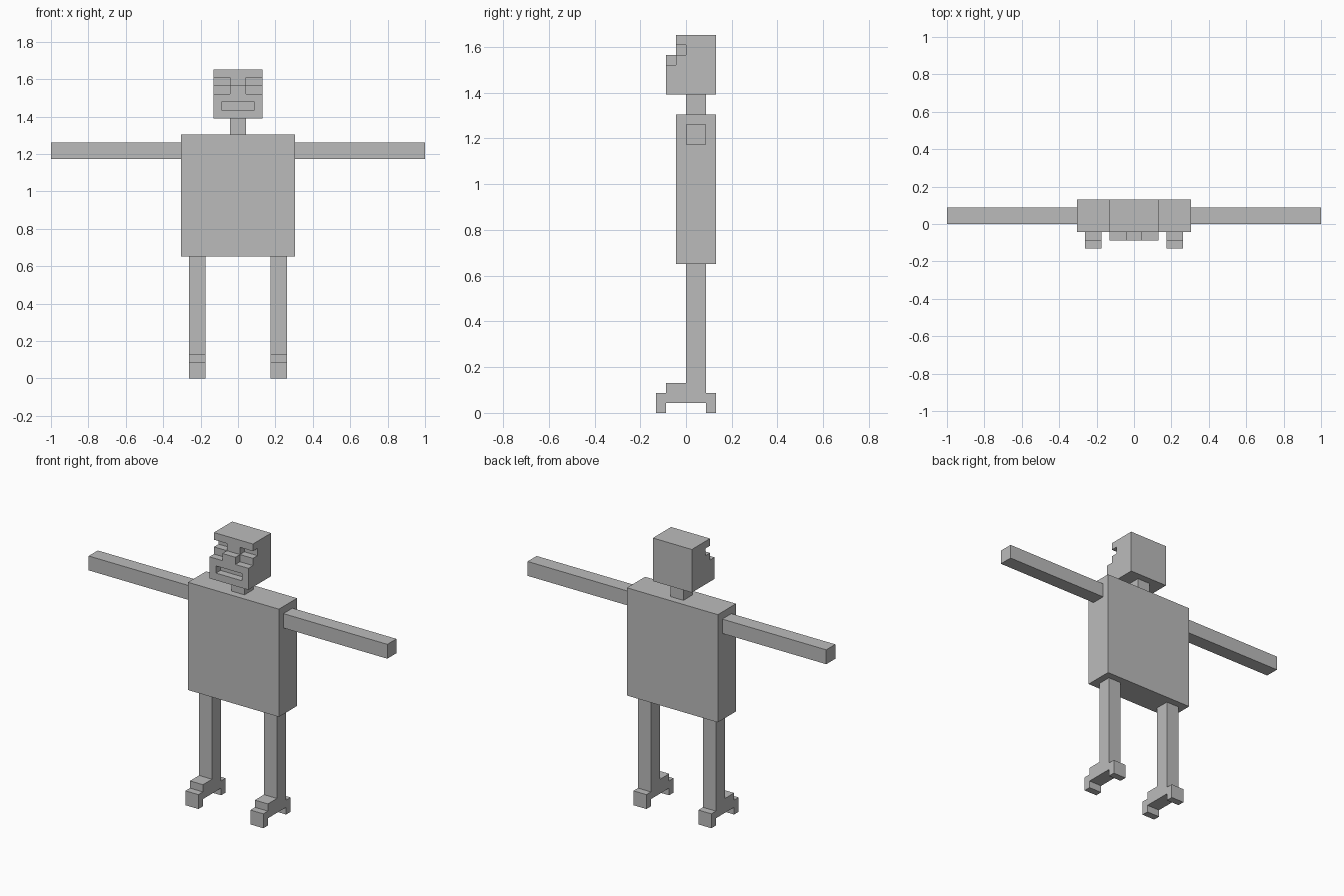
import bpy, bmesh
from mathutils import Vector

if "Cube" in bpy.data.objects:
    bpy.data.objects.remove(bpy.data.objects["Cube"])

U = 2 / 46  # block unit: the arm span is 46 blocks

grey = bpy.data.materials.new("grey")
grey.diffuse_color = (0.5, 0.5, 0.5, 1)
grey.use_nodes = True
grey.node_tree.nodes["Principled BSDF"].inputs["Base Color"].default_value = grey.diffuse_color


def extrude(name, profile, x0, x1):
    """Extrude a (y, z) outline in block units from x0 to x1."""
    bm = bmesh.new()
    face = bm.faces.new([bm.verts.new((x0 * U, y * U, z * U)) for y, z in profile])
    ext = bmesh.ops.extrude_face_region(bm, geom=[face])
    verts = [g for g in ext["geom"] if isinstance(g, bmesh.types.BMVert)]
    bmesh.ops.translate(bm, verts=verts, vec=Vector(((x1 - x0) * U, 0, 0)))
    bmesh.ops.recalc_face_normals(bm, faces=bm.faces)
    mesh = bpy.data.meshes.new(name)
    bm.to_mesh(mesh)
    bm.free()
    mesh.materials.append(grey)
    obj = bpy.data.objects.new(name, mesh)
    bpy.context.collection.objects.link(obj)
    return obj


def box(name, x0, x1, y0, y1, z0, z1):
    return extrude(name, [(y0, z0), (y1, z0), (y1, z1), (y0, z1)], x0, x1)


def carve(target, cutter):
    """Cut one object out of another and discard the cutter."""
    mod = target.modifiers.new("carve", "BOOLEAN")
    mod.operation = "DIFFERENCE"
    mod.solver = "EXACT"
    mod.object = cutter
    bpy.context.view_layer.objects.active = target
    bpy.ops.object.modifier_apply(modifier=mod.name)
    bpy.data.objects.remove(cutter)


# Torso and neck
box("torso", -7, 7, -1, 3, 15, 30)
box("neck", -1, 1, 0, 2, 30, 32)

# Head with a set-back brow
head = extrude("head", [(-2, 32), (3, 32), (3, 38), (-1, 38), (-1, 36), (-2, 36)], -3, 3)

# Stepped eye sockets, open at the sides, and the mouth slot
socket = [(-3, 35), (-1, 35), (-1, 36), (0, 36), (0, 37), (-3, 37)]
for x0, x1 in ((-4, -1), (1, 4)):
    carve(head, extrude("eye_cutter", socket, x0, x1))
carve(head, box("mouth_cutter", -2, 2, -3, -1, 33, 34))

# Arms, and legs with stepped arched feet
leg = [(-3, 0), (-2, 0), (-2, 1), (2, 1), (2, 0), (3, 0), (3, 2), (2, 2),
       (2, 15), (0, 15), (0, 3), (-2, 3), (-2, 2), (-3, 2)]
for side, s in (("left", 1), ("right", -1)):
    box(side + "_arm", s * 7, s * 23, 0, 2, 27, 29)
    extrude(side + "_leg", leg, s * 4, s * 6)
